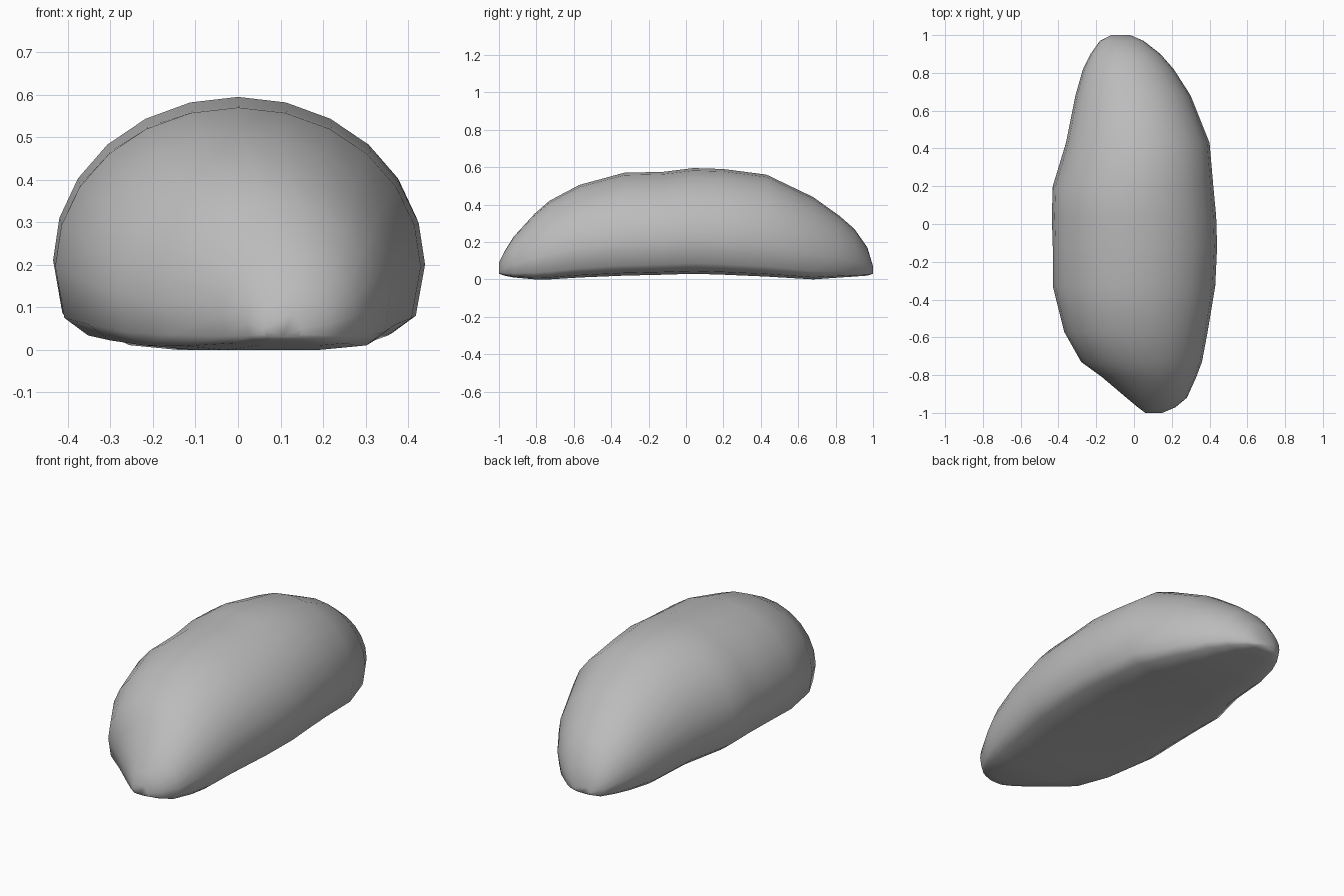
import bpy
import bmesh
import math

cube = bpy.data.objects.get("Cube")
if cube:
    bpy.data.objects.remove(cube, do_unlink=True)

# Stone colour
stone = bpy.data.materials.new("stone_grey")
stone.use_nodes = True
grey = (0.5, 0.5, 0.5, 1)
stone.diffuse_color = grey
stone.node_tree.nodes["Principled BSDF"].inputs["Base Color"].default_value = grey

# Stations along the length: y, left x, right x, bottom z, top z
stations = [
    (-1.0, 0.06, 0.15, 0.03, 0.09),
    (-0.97, 0.02, 0.22, 0.02, 0.15),
    (-0.92, -0.04, 0.28, 0.01, 0.23),
    (-0.81, -0.17, 0.33, 0.0, 0.35),
    (-0.73, -0.28, 0.36, 0.0, 0.42),
    (-0.57, -0.37, 0.39, 0.01, 0.505),
    (-0.33, -0.43, 0.43, 0.02, 0.57),
    (-0.12, -0.43, 0.44, 0.025, 0.575),
    (0.04, -0.435, 0.435, 0.03, 0.595),
    (0.2, -0.43, 0.42, 0.025, 0.59),
    (0.43, -0.36, 0.4, 0.015, 0.56),
    (0.68, -0.31, 0.3, 0.0, 0.44),
    (0.82, -0.27, 0.21, 0.01, 0.34),
    (0.9, -0.23, 0.14, 0.015, 0.27),
    (0.97, -0.18, 0.05, 0.02, 0.17),
    (1.0, -0.12, -0.02, 0.03, 0.07),
]

# Unit section: flat underside, rounded lower edge, elliptical dome
WIDEST = 0.32
lower = [(0.45, 0.0), (0.82, 0.025), (0.95, 0.1)]
dome = [(math.cos(a), WIDEST + (1 - WIDEST) * math.sin(a))
        for a in (math.pi * i / 12 for i in range(13))]
section = [(0.0, 0.0)] + lower + dome + [(-u, v) for u, v in reversed(lower)]

# Loft the section through the stations
bm = bmesh.new()
rings = []
for y, x0, x1, z0, z1 in stations:
    mid, half = (x0 + x1) / 2, (x1 - x0) / 2
    rings.append([bm.verts.new((mid + half * u, y, z0 + (z1 - z0) * v))
                  for u, v in section])
n = len(section)
for a, b in zip(rings, rings[1:]):
    for i in range(n):
        j = (i + 1) % n
        bm.faces.new((a[i], a[j], b[j], b[i]))
bm.faces.new(rings[0])
bm.faces.new(rings[-1][::-1])
bmesh.ops.recalc_face_normals(bm, faces=bm.faces)
for face in bm.faces:
    face.smooth = True

mesh = bpy.data.meshes.new("boulder")
bm.to_mesh(mesh)
bm.free()
mesh.materials.append(stone)
boulder = bpy.data.objects.new("boulder", mesh)
bpy.context.collection.objects.link(boulder)
